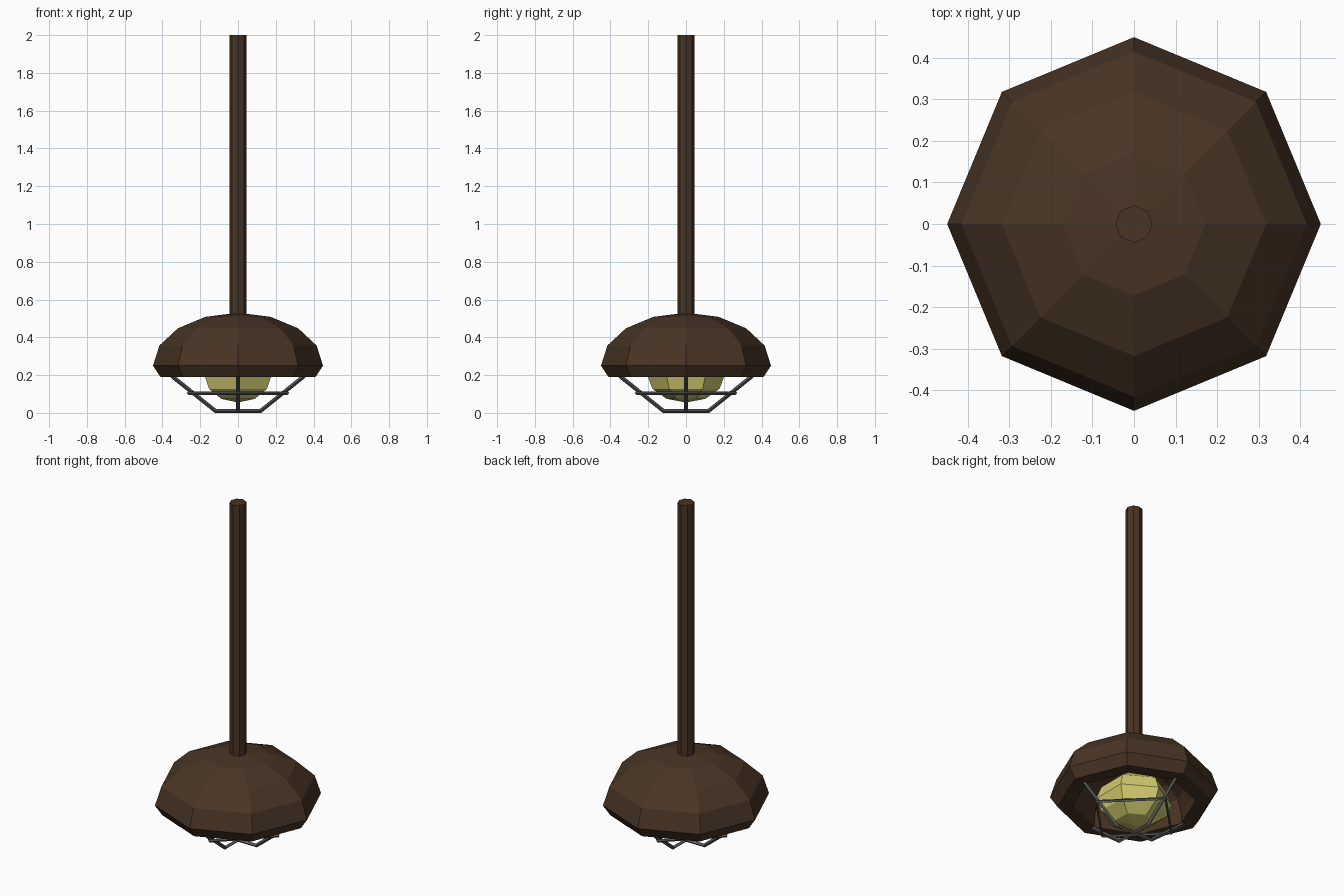
import bpy, bmesh
from math import sin, cos, pi
from mathutils import Vector

if "Cube" in bpy.data.objects:
    bpy.data.objects.remove(bpy.data.objects["Cube"])


def material(name, rgb):
    m = bpy.data.materials.new(name)
    m.diffuse_color = (*rgb, 1)
    m.use_nodes = True
    m.node_tree.nodes["Principled BSDF"].inputs["Base Color"].default_value = m.diffuse_color
    return m


BROWN = material("brown_metal", (0.065, 0.035, 0.018))
YELLOW = material("bulb_yellow", (0.65, 0.6, 0.16))
STEEL = material("dark_steel", (0.1, 0.1, 0.1))


def finish(name, bm, mat):
    bmesh.ops.recalc_face_normals(bm, faces=bm.faces)
    me = bpy.data.meshes.new(name)
    bm.to_mesh(me)
    bm.free()
    me.materials.append(mat)
    ob = bpy.data.objects.new(name, me)
    bpy.context.collection.objects.link(ob)
    return ob


def lathe(name, profile, sides, mat, turn=0.0):
    """Revolve (radius, z) points around z into flat facets."""
    bm = bmesh.new()
    rings = []
    for r, z in profile:
        if r == 0:
            rings.append([bm.verts.new((0, 0, z))] * sides)
        else:
            rings.append([bm.verts.new((r * cos(turn + 2 * pi * i / sides),
                                        r * sin(turn + 2 * pi * i / sides), z))
                          for i in range(sides)])
    for a, b in zip(rings, rings[1:]):
        for i in range(sides):
            j = (i + 1) % sides
            bm.faces.new(list(dict.fromkeys((a[i], a[j], b[j], b[i]))))
    return finish(name, bm, mat)


def wire(name, points, radius, closed=False):
    """Sweep a square rod along a path."""
    cu = bpy.data.curves.new(name, "CURVE")
    cu.dimensions = "3D"
    cu.bevel_depth = radius
    cu.bevel_resolution = 0
    cu.use_fill_caps = True
    sp = cu.splines.new("POLY")
    sp.points.add(len(points) - 1)
    for p, co in zip(sp.points, points):
        p.co = (*co, 1)
    sp.use_cyclic_u = closed
    sp.use_smooth = False
    cu.materials.append(STEEL)
    ob = bpy.data.objects.new(name, cu)
    bpy.context.collection.objects.link(ob)


# Hanging rod
lathe("hanging_rod", [(0, 0.5), (0.045, 0.5), (0.045, 2), (0, 2)], 8, BROWN)

# Dome shade: outer dome, flat rim, hollow inside
outer = [(0.45 * cos(k * pi / 8), 0.25 + 0.28 * sin(k * pi / 8)) for k in range(4)]
inner = [(0.33 * cos(k * pi / 8), 0.25 + 0.2 * sin(k * pi / 8)) for k in range(3, -1, -1)]
lathe("dome_shade", [(0, 0.53)] + outer[::-1] + [(0.41, 0.19), (0.33, 0.19)]
      + inner[::-1] + [(0, 0.45)], 8, BROWN)

# Six-sided flattened bulb
bulb = [(0.205 * cos(k * pi / 6), 0.2 + 0.145 * sin(k * pi / 6)) for k in range(-2, 3)]
lathe("bulb", [(0, 0.055)] + bulb + [(0, 0.345)], 6, YELLOW, pi / 2)

# Guard cage: two crossing bent wires and a four-cornered hoop
arch = [(-0.35, 0.195), (-0.12, 0.011), (0.12, 0.011), (0.35, 0.195)]
wire("guard_wire_x", [(r, 0, z) for r, z in arch], 0.011)
wire("guard_wire_y", [(0, r, z) for r, z in arch], 0.011)
wire("guard_hoop", [(0.262 * cos(i * pi / 2), 0.262 * sin(i * pi / 2), 0.105)
                    for i in range(4)], 0.009, True)
